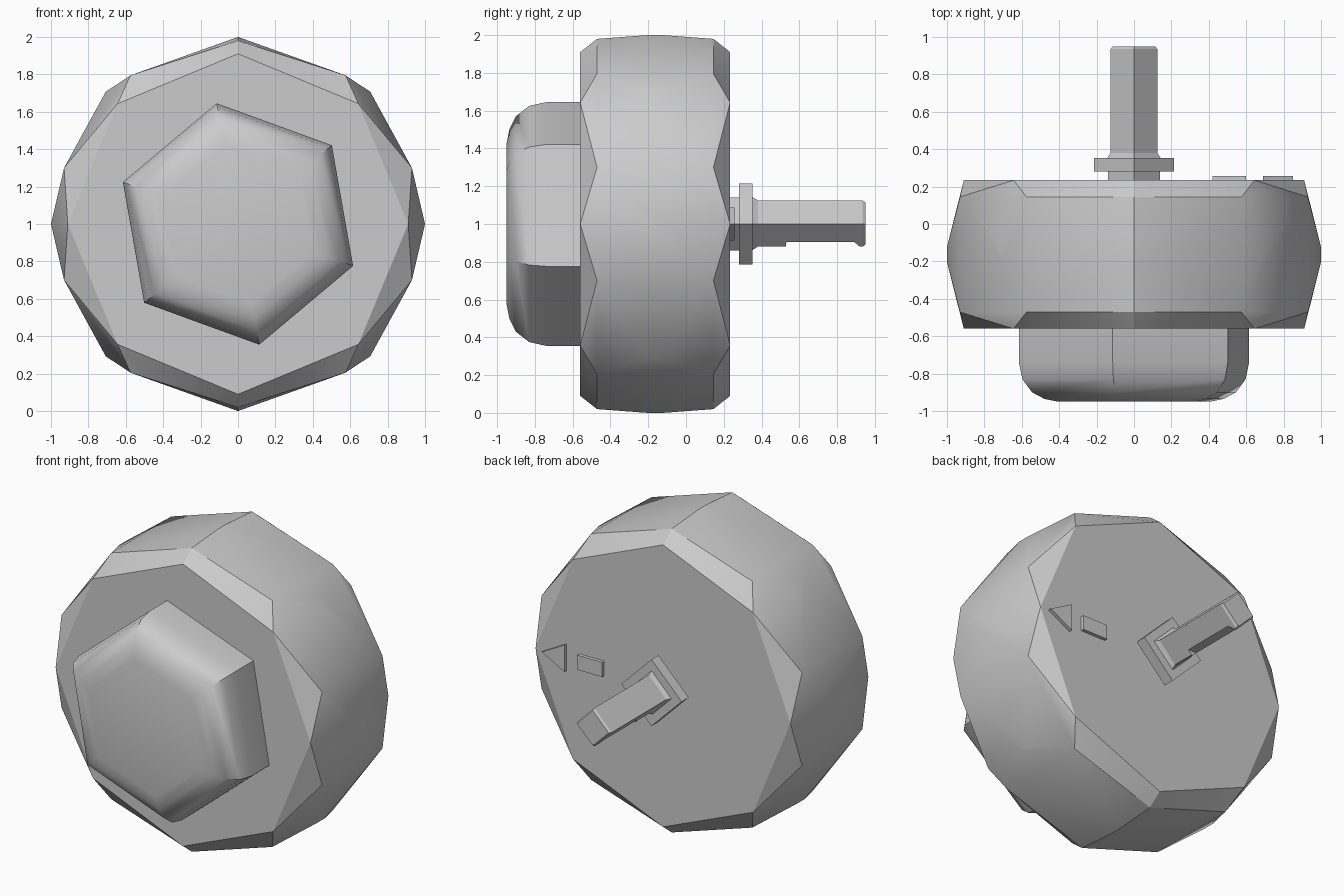
import bpy, bmesh, math

cube = bpy.data.objects.get("Cube")
if cube:
    bpy.data.objects.remove(cube)

grey = bpy.data.materials.new("plain_grey")
grey.use_nodes = True
GREY = (0.6, 0.6, 0.6, 1)
grey.diffuse_color = GREY
grey.node_tree.nodes["Principled BSDF"].inputs["Base Color"].default_value = GREY

MID_Y, MID_Z = -0.163, 1.0


def finish(name, bm, angle):
    """Turn a bmesh into a shaded object with the shared material."""
    bmesh.ops.recalc_face_normals(bm, faces=bm.faces[:])
    mesh = bpy.data.meshes.new(name)
    bm.to_mesh(mesh)
    bm.free()
    mesh.materials.append(grey)
    obj = bpy.data.objects.new(name, mesh)
    bpy.context.collection.objects.link(obj)
    bpy.ops.object.select_all(action="DESELECT")
    obj.select_set(True)
    bpy.context.view_layer.objects.active = obj
    if angle:
        bpy.ops.object.shade_smooth_by_angle(angle=math.radians(angle))
    return obj


def loft(name, sections, angle=0):
    """Skin a list of (y, [(x, z), ...]) sections, z measured from the axis."""
    bm = bmesh.new()
    rings = [[bm.verts.new((x, y, MID_Z + z)) for x, z in pts] for y, pts in sections]
    for a, b in zip(rings, rings[1:]):
        for i in range(len(a)):
            j = (i + 1) % len(a)
            bm.faces.new((a[i], a[j], b[j], b[i]))
    bm.faces.new(rings[0])
    bm.faces.new(rings[-1])
    return finish(name, bm, angle)


def ngon(n, r, start=0):
    angles = [math.radians(start) + math.tau * i / n for i in range(n)]
    return [(r * math.cos(a), r * math.sin(a)) for a in angles]


# Faceted drum: hull of cap octagons, shoulder points and a middle octagon
shoulder = [(sx * x, sz * z) for x, z in ((0.575, 0.795), (0.93, 0.3), (0, 0.98))
            for sx in (-1, 1) for sz in (-1, 1)]
drum = bmesh.new()
for side in (-1, 1):
    for offset, points in ((0.397, ngon(8, 0.91)), (0.308, shoulder), (0.04, ngon(8, 1.0))):
        for x, z in points:
            drum.verts.new((x, MID_Y + side * offset, MID_Z + z))
bmesh.ops.remove_doubles(drum, verts=drum.verts[:], dist=0.001)
bmesh.ops.convex_hull(drum, input=drum.verts[:])
bmesh.ops.dissolve_limit(drum, angle_limit=0.01, verts=drum.verts[:], edges=drum.edges[:])
finish("drum_body", drum, 25)

# Rounded hexagonal knob on the front
knob = ((-0.55, 0.655), (-0.74, 0.655), (-0.83, 0.635), (-0.9, 0.58), (-0.935, 0.51), (-0.95, 0.43))
loft("front_knob", [(y, ngon(6, r, 100)) for y, r in knob], 45)

# Diamond collar and flange behind the drum
for name, y0, y1, r in (("collar", 0.23, 0.285, 0.14), ("flange", 0.28, 0.352, 0.215)):
    loft(name, [(y, ngon(4, r)) for y in (y0, y1)])


# Diamond key shaft with its lower edge cut away between base and end tooth
def diamond(r, depth):
    w = r - depth
    return [(0, r), (r, 0), (w, -depth), (-w, -depth), (-r, 0)]


shaft = ((0.345, 0.147, 0.142), (0.38, 0.125, 0.12), (0.53, 0.125, 0.12), (0.531, 0.125, 0.095),
         (0.89, 0.125, 0.095), (0.92, 0.125, 0.12), (0.935, 0.125, 0.12), (0.95, 0.113, 0.108))
loft("key_shaft", [(y, diamond(r, d)) for y, r, d in shaft])

# Raised marks on the back
marks = {"triangle_mark": [(0.85, 0), (0.69, 0.087), (0.69, -0.087)],
         "bar_mark": [(0.6, 0.047), (0.42, 0.047), (0.42, -0.047), (0.6, -0.047)]}
for name, outline in marks.items():
    loft(name, [(0.23, outline), (0.256, outline)])
